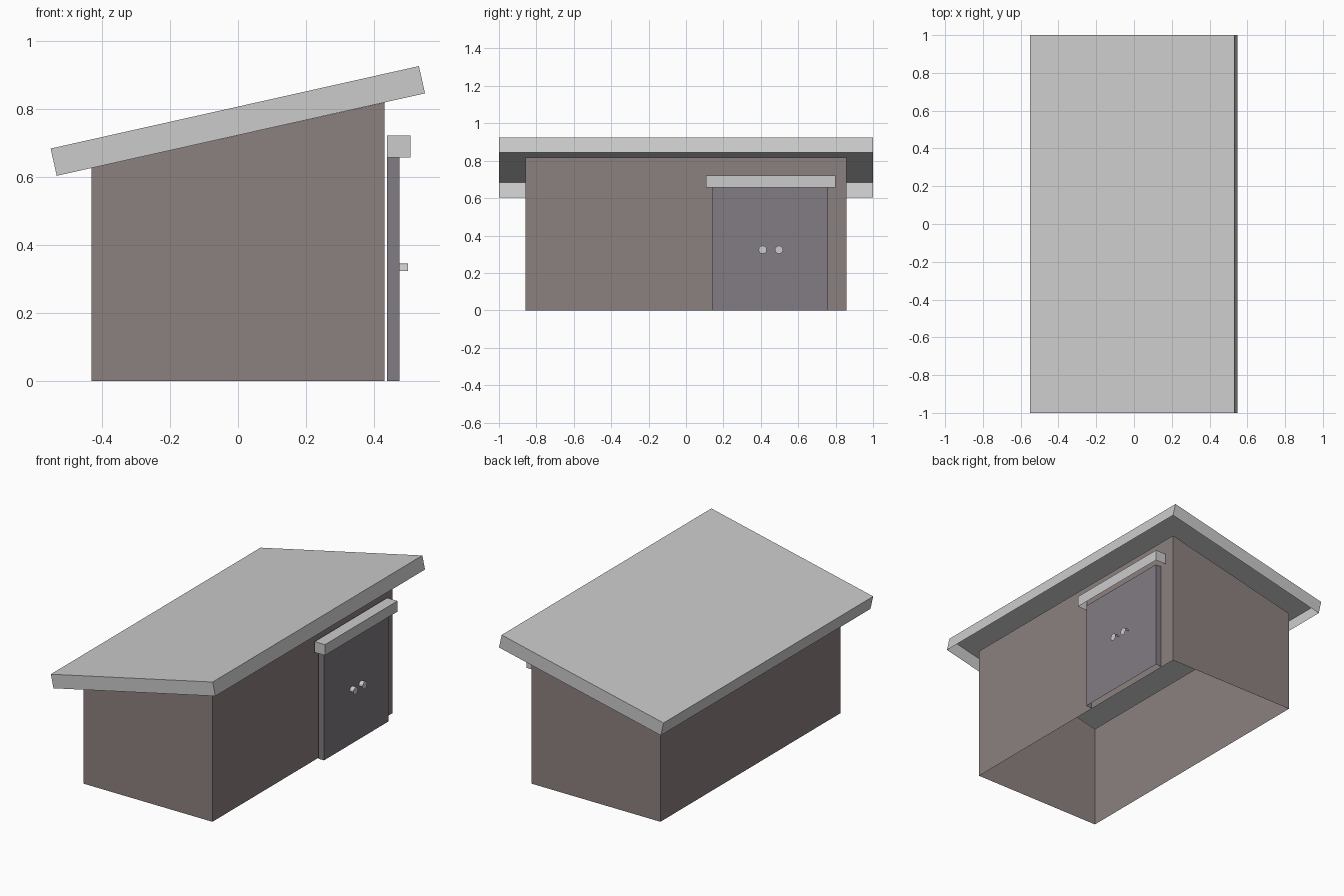
import bpy, bmesh, math
from mathutils import Vector

if "Cube" in bpy.data.objects:
    bpy.data.objects.remove(bpy.data.objects["Cube"])


def material(name, rgb):
    m = bpy.data.materials.new(name)
    m.diffuse_color = (*rgb, 1)
    m.use_nodes = True
    m.node_tree.nodes["Principled BSDF"].inputs["Base Color"].default_value = m.diffuse_color
    return m


WALL = material("weathered_wood", (0.26, 0.22, 0.21))
DOOR = material("dark_wood", (0.22, 0.20, 0.23))


def finish(name, bm, mat=None):
    me = bpy.data.meshes.new(name)
    bm.to_mesh(me)
    bm.free()
    ob = bpy.data.objects.new(name, me)
    bpy.context.collection.objects.link(ob)
    if mat:
        me.materials.append(mat)
    return ob


def extruded(name, profile, y0, y1, open_sides=(), mat=None):
    """Extrude an (x, z) profile along y, leaving out the listed profile sides."""
    bm = bmesh.new()
    face = bm.faces.new([bm.verts.new((x, y0, z)) for x, z in profile])
    ext = bmesh.ops.extrude_face_region(bm, geom=[face], use_keep_orig=True)
    moved = [v for v in ext["geom"] if isinstance(v, bmesh.types.BMVert)]
    bmesh.ops.translate(bm, verts=moved, vec=(0, y1 - y0, 0))
    bmesh.ops.recalc_face_normals(bm, faces=bm.faces)
    n = len(profile)
    drop = []
    for i in open_sides:
        (xa, za), (xb, zb) = profile[i], profile[(i + 1) % n]
        mid = Vector(((xa + xb) / 2, (y0 + y1) / 2, (za + zb) / 2))
        drop.append(min(bm.faces, key=lambda f: (f.calc_center_median() - mid).length))
    bmesh.ops.delete(bm, geom=drop, context="FACES")
    return finish(name, bm, mat)


def rect(x0, x1, z0, z1):
    return [(x0, z0), (x1, z0), (x1, z1), (x0, z1)]


# Walls: open below and under the roof
extruded("walls", [(-0.43, 0), (0.43, 0), (0.43, 0.818), (-0.43, 0.626)],
         -0.858, 0.858, (0, 2), WALL)

# Sloping roof: top sheet with a rim, hollow underneath
extruded("roof", [(-0.532, 0.603), (0.549, 0.845), (0.531, 0.925), (-0.55, 0.683)],
         -1, 1, (0,))

# Door panel and lintel: hidden bottoms and backs left open
extruded("door", rect(0.437, 0.474, 0, 0.656), 0.143, 0.759, (0, 3), DOOR)
extruded("lintel", rect(0.437, 0.506, 0.656, 0.721), 0.107, 0.798, (0, 3))


# Door knobs: round front with a hood over the upper half
def knob(name, y, z=0.324, r=0.022, sides=12):
    bm = bmesh.new()
    ring = [(y + r * math.cos(a), z + r * math.sin(a))
            for a in (2 * math.pi * i / sides for i in range(sides))]
    front = [bm.verts.new((0.499, *p)) for p in ring]
    bm.faces.new(front)
    half = sides // 2
    back = [bm.verts.new((0.474, *p)) for p in ring[:half + 1]]
    for i in range(half):
        bm.faces.new((front[i], back[i], back[i + 1], front[i + 1]))
    return finish(name, bm)


for label, y in (("left", 0.41), ("right", 0.497)):
    knob(label + "_knob", y)
